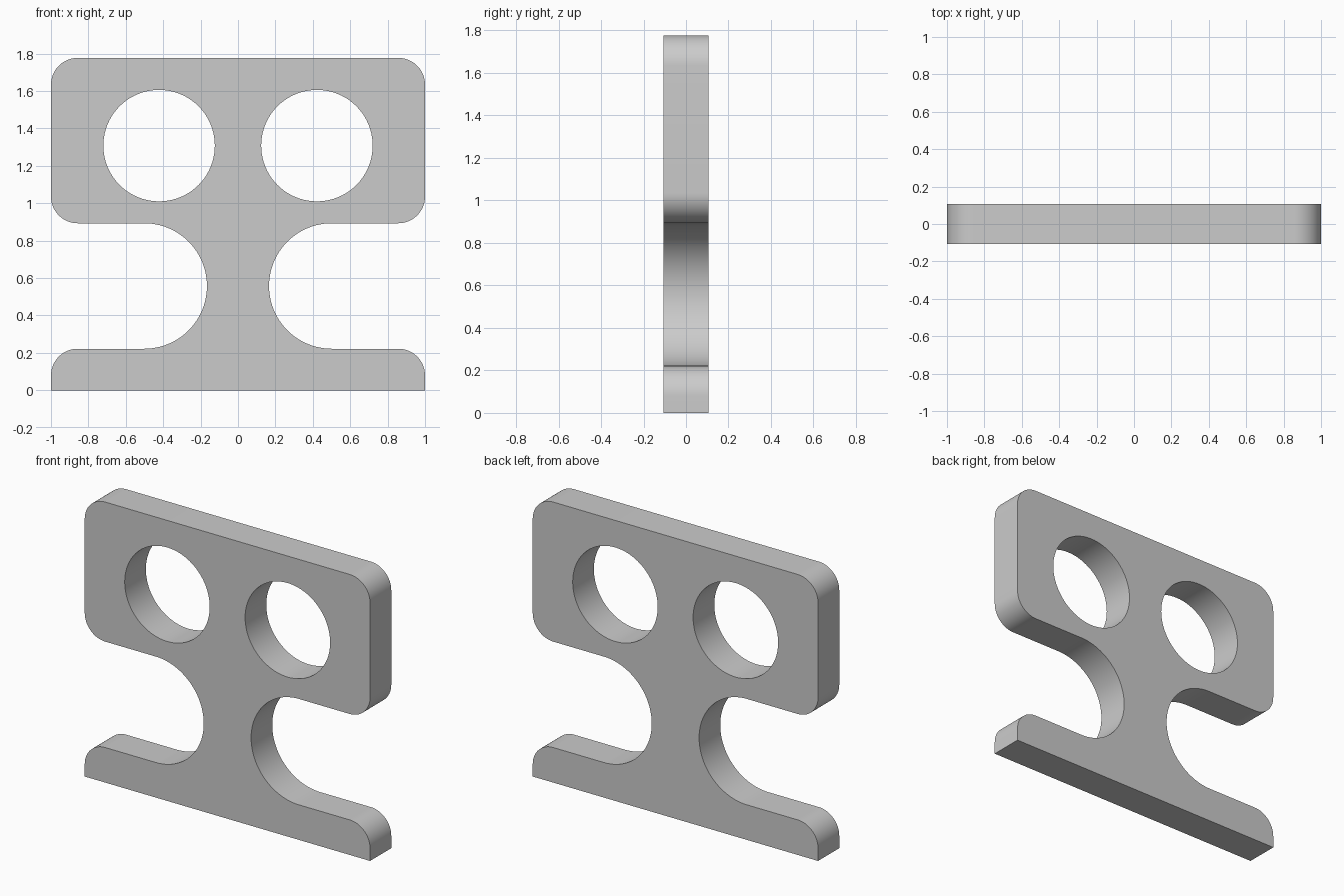
import bpy, bmesh
from math import sin, cos, radians, pi

if "Cube" in bpy.data.objects:
    bpy.data.objects.remove(bpy.data.objects["Cube"])

HALF_DEPTH = 0.106
TOP, HEAD_BOTTOM, BASE_TOP = 1.777, 0.893, 0.222
R = 0.143                              # rounded corners
NOTCH = (HEAD_BOTTOM - BASE_TOP) / 2   # side notch radius


def arc(cx, cz, r, start, end, steps):
    return [(cx + r * cos(radians(start + (end - start) * i / steps)),
             cz + r * sin(radians(start + (end - start) * i / steps)))
            for i in range(steps + 1)]


# Right half of the outline, bottom to top, then mirrored
right = [(1, 0)]
right += arc(1 - R, BASE_TOP - R, R, 0, 90, 16)
right += arc(0.166 + NOTCH, BASE_TOP + NOTCH, NOTCH, 270, 90, 48)
right += arc(1 - R, HEAD_BOTTOM + R, R, -90, 0, 16)
right += arc(1 - R, TOP - R, R, 0, 90, 16)
outline = right + [(-x, z) for x, z in reversed(right)]

# Two round holes
holes = [arc(s * 0.422, 1.308, 0.298, 0, 360, 80)[:-1] for s in (-1, 1)]

# Filled, extruded profile
curve = bpy.data.curves.new("plate_profile", 'CURVE')
curve.dimensions = '2D'
curve.fill_mode = 'BOTH'
curve.extrude = HALF_DEPTH
for loop in [outline] + holes:
    spline = curve.splines.new('POLY')
    spline.points.add(len(loop) - 1)
    for p, (x, z) in zip(spline.points, loop):
        p.co = (x, z, 0, 1)
    spline.use_cyclic_u = True

plate = bpy.data.objects.new("two_hole_plate", curve)
bpy.context.collection.objects.link(plate)
plate.rotation_euler.x = pi / 2
bpy.context.view_layer.objects.active = plate
plate.select_set(True)
bpy.ops.object.convert(target='MESH')
plate = bpy.context.object
bpy.ops.object.transform_apply(rotation=True)

# Weld caps to the rim and shade
bm = bmesh.new()
bm.from_mesh(plate.data)
bmesh.ops.remove_doubles(bm, verts=bm.verts, dist=0.0001)
bmesh.ops.recalc_face_normals(bm, faces=bm.faces)
bm.to_mesh(plate.data)
bm.free()
bpy.ops.object.shade_smooth_by_angle(angle=radians(30))
